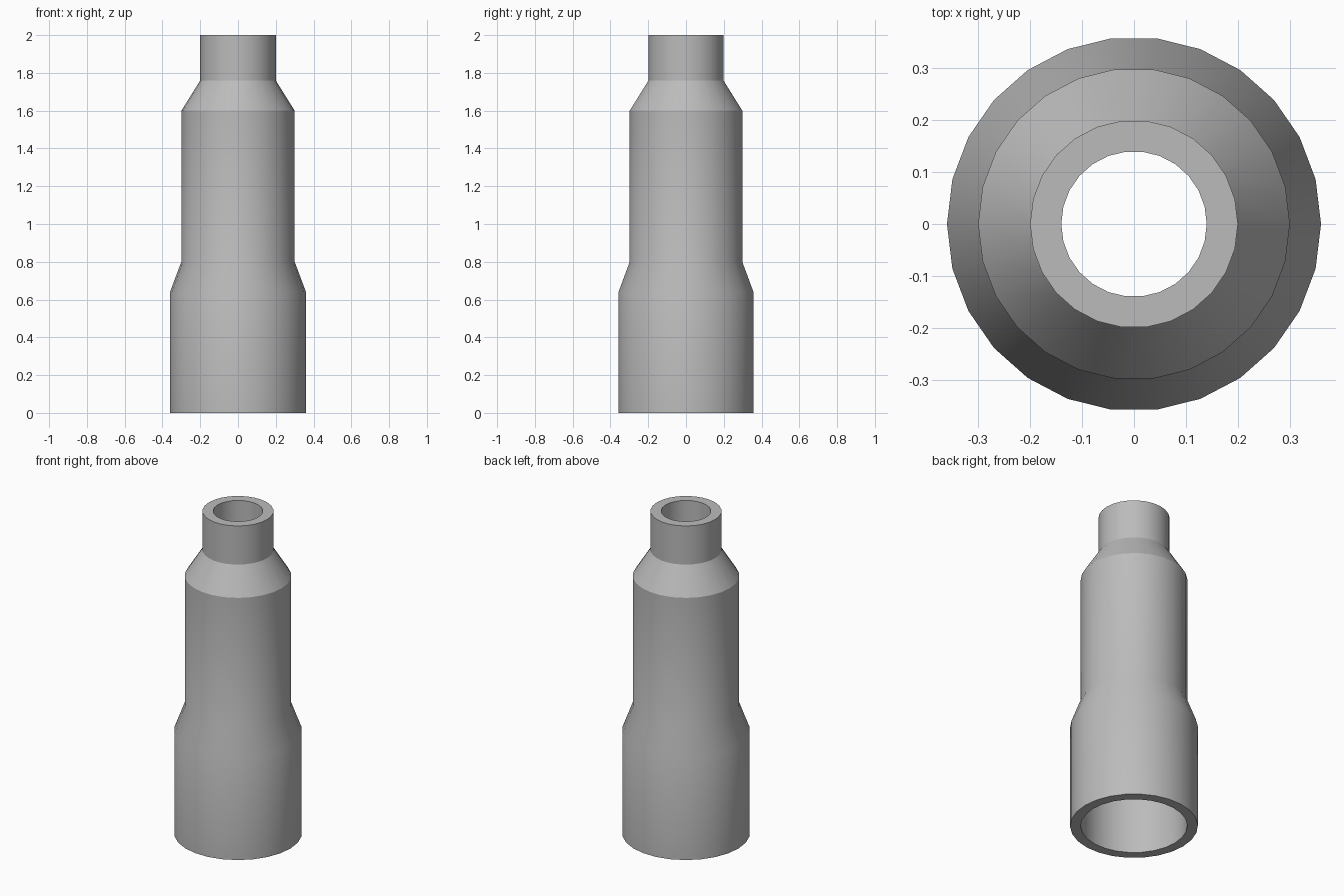
import bpy, bmesh, math

if "Cube" in bpy.data.objects:
    bpy.data.objects.remove(bpy.data.objects["Cube"])

SIDES = 26

# Closed wall section (radius, height): up the outside, down the bore
OUTER = [(0.36, 0.0), (0.36, 0.64), (0.30, 0.80), (0.30, 1.60),
         (0.20, 1.76), (0.20, 2.0)]
INNER = [(0.14, 2.0), (0.14, 1.76), (0.24, 1.60), (0.24, 0.80),
         (0.30, 0.64), (0.30, 0.0)]


def lathe(name, section, material):
    """Revolve a closed section around z."""
    bm = bmesh.new()
    rings = []
    for r, z in section:
        rings.append([bm.verts.new((r * math.cos(2 * math.pi * i / SIDES),
                                    r * math.sin(2 * math.pi * i / SIDES), z))
                      for i in range(SIDES)])
    for a, b in zip(rings, rings[1:] + rings[:1]):
        for i in range(SIDES):
            j = (i + 1) % SIDES
            bm.faces.new((a[i], a[j], b[j], b[i]))
    bmesh.ops.recalc_face_normals(bm, faces=bm.faces[:])
    mesh = bpy.data.meshes.new(name)
    bm.to_mesh(mesh)
    bm.free()
    mesh.materials.append(material)
    obj = bpy.data.objects.new(name, mesh)
    bpy.context.collection.objects.link(obj)
    return obj


grey = bpy.data.materials.new("grey")
grey.diffuse_color = (0.5, 0.5, 0.5, 1)
grey.use_nodes = True
grey.node_tree.nodes["Principled BSDF"].inputs["Base Color"].default_value = grey.diffuse_color

# Stepped hollow sleeve
sleeve = lathe("stepped_sleeve", OUTER + INNER, grey)
bpy.context.view_layer.objects.active = sleeve
sleeve.select_set(True)
bpy.ops.object.shade_smooth_by_angle(angle=math.radians(30))
